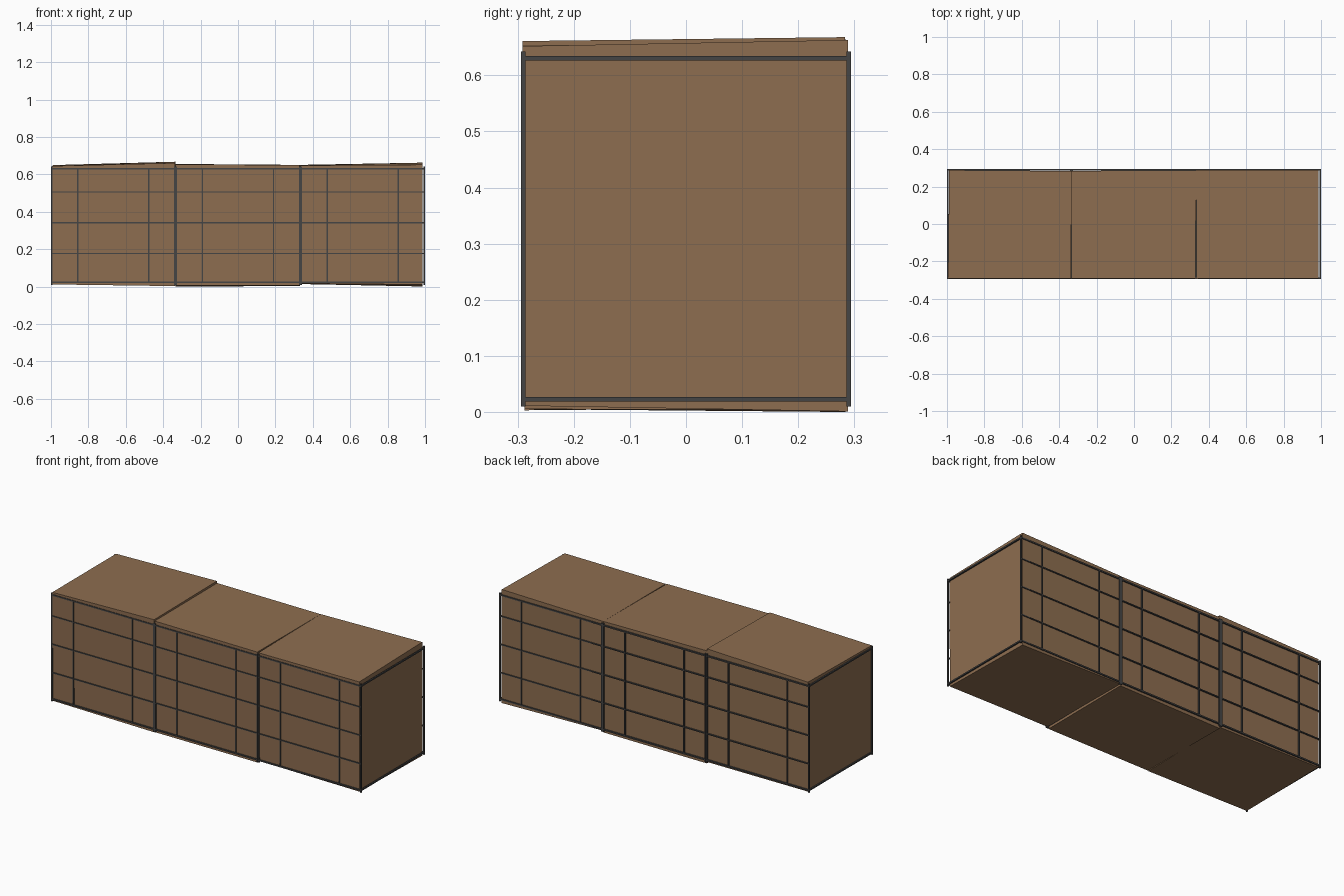
import bpy, bmesh
from mathutils import Vector

cube = bpy.data.objects.get("Cube")
if cube:
    bpy.data.objects.remove(cube, do_unlink=True)


def material(name, rgb):
    m = bpy.data.materials.new(name)
    m.use_nodes = True
    m.diffuse_color = (*rgb, 1)
    m.node_tree.nodes["Principled BSDF"].inputs["Base Color"].default_value = (*rgb, 1)
    return m


CARDBOARD = material("brown_board", (0.27, 0.155, 0.08))
METAL = material("dark_metal", (0.06, 0.06, 0.06))


def finish(name, bm, mat):
    bmesh.ops.recalc_face_normals(bm, faces=bm.faces)
    mesh = bpy.data.meshes.new(name)
    bm.to_mesh(mesh)
    bm.free()
    mesh.materials.append(mat)
    obj = bpy.data.objects.new(name, mesh)
    bpy.context.collection.objects.link(obj)


def add_bar(bm, center, size):
    verts = bmesh.ops.create_cube(bm, size=1)["verts"]
    for v in verts:
        v.co = Vector(c + p * s for c, p, s in zip(center, v.co, size))


def uneven_block(name, x0, x1, bottom, top, back):
    """Box with slightly skewed corners; heights run front, back at x0 then x1."""
    bm = bmesh.new()
    for v in bmesh.ops.create_cube(bm, size=1)["verts"]:
        ix, iy = int(v.co.x > 0), int(v.co.y > 0)
        is_top = v.co.z > 0
        v.co.z = (top if is_top else bottom)[2 * ix + iy]
        v.co.x = (x0, x1)[ix][iy]
        v.co.y = back[ix] if iy else (-0.291 if is_top else -0.288)
    finish(name, bm, CARDBOARD)


# Solid blocks, each a little crooked
uneven_block("left_end_block", (-0.994, -0.988), (-0.337, -0.334),
             (0.012, 0.012, 0.003, 0.008), (0.645, 0.65, 0.661, 0.668), (0.288, 0.283))
uneven_block("middle_block", (-0.333, -0.333), (0.328, 0.332),
             (0.005, 0.0, 0.005, 0.004), (0.654, 0.656, 0.65, 0.651), (0.284, 0.287))
uneven_block("right_end_block", (0.335, 0.332), (0.986, 0.986),
             (0.017, 0.014, 0.011, 0.001), (0.648, 0.651, 0.652, 0.663), (0.288, 0.289))

# Wire cages around each block
FRAME, WIRE = 0.008, 0.006
HALF, DEPTH = 0.329, 0.29
LOW, HIGH = 0.023, 0.63
for label, cx in (("left", -0.667), ("middle", 0), ("right", 0.667)):
    bm = bmesh.new()
    for y in (-DEPTH, DEPTH):
        for side in (-1, 1):
            add_bar(bm, (cx + side * HALF, y, 0.326), (FRAME, FRAME, 0.632))
            add_bar(bm, (cx + side * 0.19, y, 0.326), (WIRE, FRAME, 0.615))
        for z in (LOW, HIGH):
            add_bar(bm, (cx, y, z), (2 * HALF, FRAME, FRAME))
        for z in (0.177, 0.342, 0.507):
            add_bar(bm, (cx, y, z), (2 * HALF, FRAME, WIRE))
    # Rails running front to back
    for side in (-1, 1):
        for z in (LOW, HIGH):
            add_bar(bm, (cx + side * HALF, 0, z), (FRAME, 2 * DEPTH, FRAME))
    finish(label + "_wire_cage", bm, METAL)
